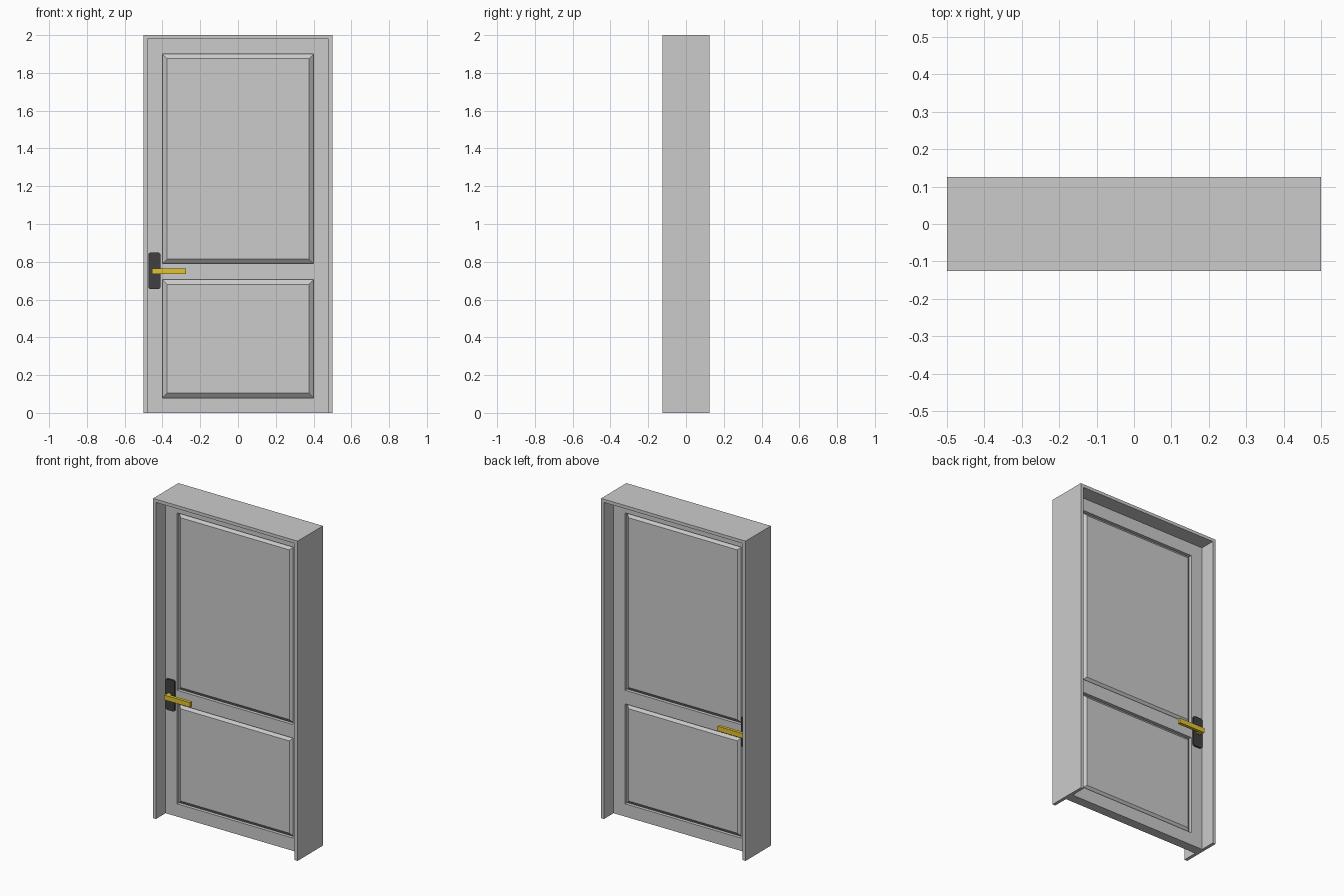
import bpy, bmesh
from mathutils import Matrix, Vector

if "Cube" in bpy.data.objects:
    bpy.data.objects.remove(bpy.data.objects["Cube"])

T = 0.03        # half thickness of the door leaf
GROOVE = 0.02   # depth of the cut around each raised panel
BEVEL = 0.024   # width of the sloped panel border


def material(name, rgb):
    m = bpy.data.materials.new(name)
    m.diffuse_color = (*rgb, 1)
    m.use_nodes = True
    m.node_tree.nodes["Principled BSDF"].inputs["Base Color"].default_value = m.diffuse_color
    return m


def finish(name, bm, mat=None):
    bmesh.ops.remove_doubles(bm, verts=bm.verts, dist=1e-5)
    bmesh.ops.recalc_face_normals(bm, faces=bm.faces)
    me = bpy.data.meshes.new(name)
    bm.to_mesh(me)
    bm.free()
    ob = bpy.data.objects.new(name, me)
    bpy.context.collection.objects.link(ob)
    if mat:
        me.materials.append(mat)
    return ob


def box(name, lo, hi, mat=None):
    lo, hi = Vector(lo), Vector(hi)
    bm = bmesh.new()
    bmesh.ops.create_cube(bm, size=1, matrix=Matrix.Translation((lo + hi) / 2)
                          @ Matrix.Diagonal((*(hi - lo), 1)))
    return finish(name, bm, mat)


def extrude_outline(name, pts, y0, y1, mat=None):
    bm = bmesh.new()
    face = bm.faces.new([bm.verts.new((x, y0, z)) for x, z in pts])
    ext = bmesh.ops.extrude_face_region(bm, geom=[face])["geom"]
    bmesh.ops.translate(bm, vec=(0, y1 - y0, 0),
                        verts=[v for v in ext if isinstance(v, bmesh.types.BMVert)])
    return finish(name, bm, mat)


# Frame: one upside-down U profile, open at the floor
extrude_outline("door_frame", [(-.5, 0), (-.5, 2), (.5, 2), (.5, 0),
                               (.48, 0), (.48, 1.98), (-.48, 1.98), (-.48, 0)],
                -.125, .125)

# Door leaf: grid of stiles and rails, with two raised panels on both sides
xs = [-.48, -.40, .40, .48]
zs = [0, .08, .705, .79, 1.90, 1.98]
bm = bmesh.new()


def quad(*pts):
    bm.faces.new([bm.verts.new(p) for p in pts])


def ring(x0, x1, z0, z1, y):
    return [(x0, y, z0), (x1, y, z0), (x1, y, z1), (x0, y, z1)]


for s in (-1, 1):
    for i in range(3):
        for k in range(5):
            x0, x1, z0, z1 = xs[i], xs[i + 1], zs[k], zs[k + 1]
            rings = [ring(x0, x1, z0, z1, s * T)]
            if i == 1 and k in (1, 3):
                rings.append(ring(x0, x1, z0, z1, s * (T - GROOVE)))
                rings.append(ring(x0 + BEVEL, x1 - BEVEL, z0 + BEVEL, z1 - BEVEL, s * T))
            for a, b in zip(rings, rings[1:]):
                for j in range(4):
                    n = (j + 1) % 4
                    quad(a[j], a[n], b[n], b[j])
            quad(*rings[-1])
for x in (xs[0], xs[-1]):
    for z0, z1 in zip(zs, zs[1:]):
        quad((x, -T, z0), (x, T, z0), (x, T, z1), (x, -T, z1))
for z in (zs[0], zs[-1]):
    for x0, x1 in zip(xs, xs[1:]):
        quad((x0, -T, z), (x1, -T, z), (x1, T, z), (x0, T, z))
finish("door_leaf", bm)

# Handles: rounded plate, stem and lever on each side
dark = material("dark_plate", (.05, .05, .055))
gold = material("gold_handle", (.75, .55, .03))
for s, side in ((-1, "front"), (1, "back")):
    bm = bmesh.new()
    bmesh.ops.create_cube(bm, size=1, matrix=Matrix.Translation((-.4425, s * (T + .005), .752))
                          @ Matrix.Diagonal((.065, .01, .194, 1)))
    corners = [e for e in bm.edges if abs(e.verts[0].co.y - e.verts[1].co.y) > .005]
    bmesh.ops.bevel(bm, geom=corners, offset=.014, segments=4, profile=.5, affect='EDGES')
    finish(side + "_handle_plate", bm, dark)
    ya, yb = sorted((s * T, s * .06))
    box(side + "_handle_stem", (-.455, ya, .737), (-.43, yb, .763), gold)
    ya, yb = sorted((s * .06, s * .08))
    box(side + "_handle_lever", (-.455, ya, .735), (-.275, yb, .765), gold)
